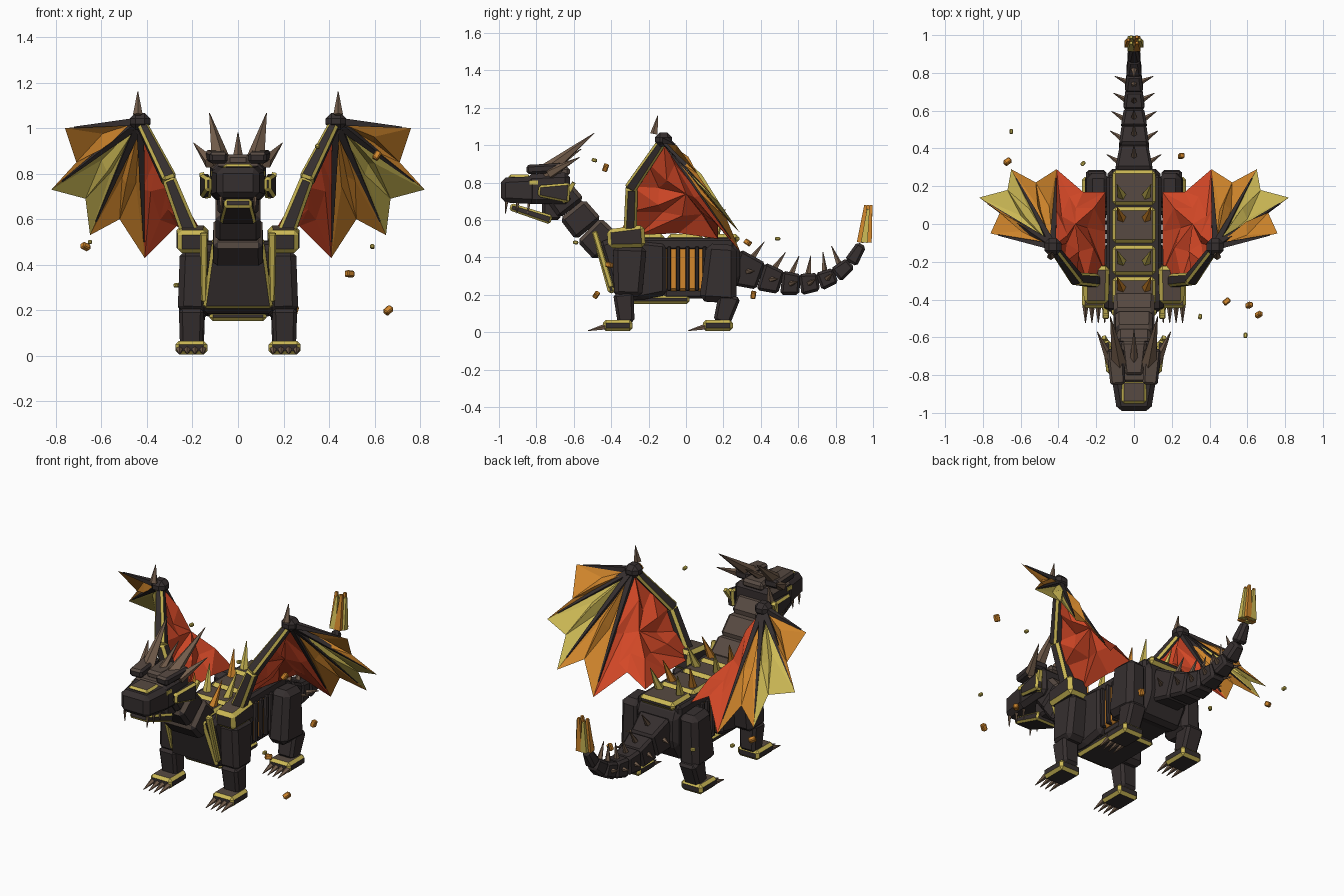
import bpy, bmesh, math
from mathutils import Vector as V, Euler

if "Cube" in bpy.data.objects:
    bpy.data.objects.remove(bpy.data.objects["Cube"])

PALETTE = [("charcoal", (0.036, 0.028, 0.028)), ("brown", (0.095, 0.068, 0.054)),
           ("horn", (0.18, 0.115, 0.075)), ("yellow", (0.60, 0.48, 0.09)),
           ("orange", (0.64, 0.24, 0.025)), ("red", (0.66, 0.065, 0.02))]
MATS = []
for n, c in PALETTE:
    m = bpy.data.materials.new(n)
    m.diffuse_color = (*c, 1)
    m.use_nodes = True
    m.node_tree.nodes["Principled BSDF"].inputs["Base Color"].default_value = m.diffuse_color
    MATS.append(m)
DARK, BROWN, HORN, YELLOW, ORANGE, RED = range(6)


def finish(bm, name):
    me = bpy.data.meshes.new(name)
    bm.to_mesh(me)
    bm.free()
    for m in MATS:
        me.materials.append(m)
    ob = bpy.data.objects.new(name, me)
    bpy.context.collection.objects.link(ob)
    return ob


def solid(name, bm, col, edge, bevel, top):
    """Colour, bevel (bevel strips take the edge colour) and recolour upward faces."""
    bmesh.ops.recalc_face_normals(bm, faces=bm.faces)
    for f in bm.faces:
        f.material_index = top if top is not None and f.normal.z > 0.5 else col
    if bevel:
        bmesh.ops.bevel(bm, geom=list(bm.edges), offset=bevel, offset_type='OFFSET', segments=1,
                        profile=0.5, affect='EDGES', clamp_overlap=True,
                        material=-1 if edge is None else edge)
    return finish(bm, name)


def bar(name, a, b, s0, s1=None, col=DARK, edge=None, bevel=0.015, top=None):
    """Tapered block from a to b; s0 and s1 are (width, height) at the two ends."""
    a, b, s1 = V(a), V(b), s1 or s0
    d = (b - a).normalized()
    side = V((1, 0, 0)) if abs(d.x) < 0.9 else V((0, 1, 0))
    side = (side - d * side.dot(d)).normalized()
    up = side.cross(d)
    bm = bmesh.new()
    rings = [[bm.verts.new(p + side * w * i / 2 + up * h * j / 2)
              for i, j in ((-1, -1), (1, -1), (1, 1), (-1, 1))]
             for p, (w, h) in ((a, s0), (b, s1))]
    bm.faces.new(rings[0])
    bm.faces.new(rings[1])
    for i in range(4):
        k = (i + 1) % 4
        bm.faces.new((rings[0][i], rings[0][k], rings[1][k], rings[1][i]))
    return solid(name, bm, col, edge, bevel, top)


def box(name, c, s, **kw):
    c = V(c)
    h = V((0, s[1] / 2, 0))
    return bar(name, c - h, c + h, (s[0], s[2]), **kw)


def prism(name, prof, x0, x1, col=DARK, edge=None, bevel=0.015, top=None):
    """Side outline of (y, z) points extruded from x0 to x1."""
    bm = bmesh.new()
    r = [[bm.verts.new((x, y, z)) for y, z in prof] for x in (x0, x1)]
    bm.faces.new(r[0])
    bm.faces.new(r[1])
    for i in range(len(prof)):
        k = (i + 1) % len(prof)
        bm.faces.new((r[0][i], r[0][k], r[1][k], r[1][i]))
    return solid(name, bm, col, edge, bevel, top)


def spike(name, a, b, r, col=HORN, sides=5):
    a, b = V(a), V(b)
    bm = bmesh.new()
    bmesh.ops.create_cone(bm, cap_ends=True, segments=sides, radius1=r, radius2=0.002, depth=(b - a).length)
    for v in bm.verts:
        v.co = (b - a).to_track_quat('Z', 'Y') @ v.co + (a + b) / 2
    return solid(name, bm, col, None, 0, None)


# Torso: chest, glowing rib core, hips
prism("chest", [(-0.47, 0.48), (-0.38, 0.19), (-0.25, 0.17), (-0.10, 0.20), (-0.10, 0.48), (-0.38, 0.51)],
      -0.16, 0.16, bevel=0.025)
bar("chest_plate", (0, -0.475, 0.50), (0, -0.395, 0.21), (0.23, 0.04), (0.31, 0.04), edge=YELLOW, bevel=0.014)
box("belly_plate", (0, -0.16, 0.175), (0.25, 0.36, 0.045), edge=YELLOW, bevel=0.015)
box("rib_core", (0, 0, 0.34), (0.28, 0.26, 0.24), col=ORANGE)
box("spine_beam", (0, -0.05, 0.47), (0.29, 0.62, 0.07))
box("underbelly", (0, 0.03, 0.215), (0.24, 0.3, 0.07))
prism("hips", [(0.08, 0.2), (0.22, 0.16), (0.29, 0.28), (0.29, 0.45), (0.24, 0.50), (0.08, 0.49)],
      -0.14, 0.14, bevel=0.025)
for y0, y1 in ((-0.43, -0.28), (-0.27, -0.115), (-0.10, 0.09), (0.10, 0.285)):
    box("back_plate", (0, (y0 + y1) / 2, 0.50), (0.23, y1 - y0, 0.05), edge=YELLOW, top=BROWN, bevel=0.018)

# Neck and head
NECK = [(-0.42, 0.45, 0.22, 0.19), (-0.52, 0.55, 0.20, 0.18), (-0.61, 0.66, 0.18, 0.17), (-0.68, 0.75, 0.17, 0.16)]
for p, q in zip(NECK, NECK[1:]):
    bar("neck_segment", (0, p[0], p[1]), (0, q[0], q[1]), (p[2], p[3]), (q[2] + .015, q[3]), top=BROWN, bevel=0.02)
bar("skull", (0, -0.85, 0.765), (0, -0.62, 0.77), (0.22, 0.16), (0.25, 0.17), top=BROWN, bevel=0.025)
bar("snout", (0, -0.99, 0.76), (0, -0.80, 0.76), (0.18, 0.13), (0.24, 0.15), bevel=0.025)
box("nose_plate", (0, -0.89, 0.828), (0.13, 0.12, 0.03), edge=YELLOW, top=BROWN, bevel=0.012)
bar("jaw", (0, -0.94, 0.672), (0, -0.72, 0.60), (0.12, 0.04), (0.16, 0.05), edge=YELLOW, bevel=0.011)
box("throat", (0, -0.72, 0.65), (0.13, 0.1, 0.1))
bar("crown_plate", (0, -0.80, 0.86), (0, -0.62, 0.86), (0.10, 0.05), (0.14, 0.05), col=BROWN)
spike("centre_horn", (0, -0.73, 0.86), (0, -0.56, 0.98), 0.025)

# Tail with fins of spikes and a crystal tip
TAIL = [(0.26, 0.35, 0.20, 0.20), (0.40, 0.30, 0.16, 0.155), (0.51, 0.265, 0.14, 0.13), (0.61, 0.255, 0.115, 0.115),
        (0.71, 0.27, 0.10, 0.10), (0.80, 0.305, 0.085, 0.09), (0.88, 0.37, 0.07, 0.075), (0.94, 0.47, 0.05, 0.06)]
for i, (p, q) in enumerate(zip(TAIL, TAIL[1:])):
    a, b = V((0, p[0], p[1])), V((0, q[0], q[1]))
    bar("tail_segment", a, b, p[2:], (q[2] - .01, q[3] - .005), bevel=0.014)
    if i < 6:
        m, d = (a + b) / 2, (b - a).normalized()
        up = V((0, -d.z, d.y))
        spike("tail_top_spike", m + up * p[3] * 0.4, m + up * (p[3] * 0.4 + 0.10) + d * 0.03, 0.017)
        if i < 5:
            for s in (1, -1):
                w = V((s * p[2] * 0.42, 0, 0.0))
                spike("tail_side_spike", m + w, m + w + V((s * 0.06, 0, 0)) + d * 0.035 + up * 0.015, 0.015)
for i in range(6):
    t = i * math.tau / 6
    c, s = math.cos(t), math.sin(t)
    base, tip = (0.03 * c, 0.953 + 0.025 * s, 0.48), (0.03 * c, 0.975 + 0.017 * s, 0.66 + 0.02 * (i % 2))
    bar("tail_crystal", base, tip, (0.04, 0.036), (0.014, 0.014), col=(YELLOW, ORANGE)[i % 2], bevel=0)


def membrane(name, pts, faces, col):
    bm = bmesh.new()
    vs = [bm.verts.new(p) for p in pts]
    for f in faces:
        bm.faces.new([vs[i] for i in f]).material_index = col
    return finish(bm, name)


# Everything paired left and right
for s in (1, -1):
    def P(x, y, z):
        return V((s * x, y, z))

    # Head: horns, brows, cheeks, eyes, teeth
    spike("main_horn", P(0.075, -0.76, 0.85), P(0.125, -0.49, 1.065), 0.045)
    spike("side_horn", P(0.12, -0.73, 0.85), P(0.195, -0.57, 0.935), 0.03)
    bar("brow", P(0.085, -0.85, 0.87), P(0.10, -0.66, 0.88), (0.08, 0.05), (0.09, 0.05), top=BROWN, bevel=0.012)
    bar("cheek_guard", P(0.13, -0.79, 0.755), P(0.145, -0.62, 0.745), (0.03, 0.06), (0.045, 0.11), edge=YELLOW, bevel=0.012)
    bar("cheek_spike", P(0.13, -0.66, 0.70), P(0.16, -0.60, 0.80), (0.025, 0.03), (0.02, 0.02), col=YELLOW, bevel=0)
    box("eye", P(0.112, -0.815, 0.80), (0.012, 0.045, 0.022), col=YELLOW, bevel=0)
    for y in (-0.96, -0.90, -0.84):
        spike("tooth", P(0.075, y, 0.70), P(0.073, y - 0.005, 0.635), 0.010)

    # Ribs and paired back spikes
    for y in (-0.09, -0.042, 0.008, 0.058, 0.1):
        bar("rib", P(0.135, y, 0.22), P(0.14, y, 0.46), (0.045, 0.022), bevel=0.006)
    for i, y in enumerate((-0.34, -0.20, 0.03, 0.15)):
        spike("back_spike", P(0.065, y, 0.51), P(0.09, y + 0.06, 0.66), 0.027, (ORANGE, YELLOW)[i % 2])

    # Shoulder guards
    bar("shoulder_guard", P(0.20, -0.42, 0.50), P(0.20, -0.22, 0.515), (0.13, 0.10), (0.14, 0.12),
        edge=YELLOW, top=BROWN, bevel=0.02)
    bar("collar", P(0.15, -0.49, 0.54), P(0.15, -0.40, 0.24), (0.035, 0.03), (0.025, 0.03), col=YELLOW, bevel=0.006)

    # Legs and clawed feet
    bar("front_thigh", P(0.195, -0.30, 0.46), P(0.20, -0.31, 0.19), (0.12, 0.18), (0.13, 0.15), bevel=0.025)
    bar("front_shin", P(0.205, -0.335, 0.21), P(0.205, -0.32, 0.05), (0.11, 0.11), (0.10, 0.09), bevel=0.015)
    bar("hind_thigh", P(0.19, 0.19, 0.47), P(0.195, 0.17, 0.16), (0.12, 0.16), (0.13, 0.20), bevel=0.03)
    bar("hind_shin", P(0.20, 0.235, 0.20), P(0.20, 0.19, 0.05), (0.11, 0.12), (0.10, 0.09), bevel=0.015)
    for y in (-0.365, 0.17):
        box("foot", P(0.205, y, 0.036), (0.14, 0.16, 0.06), edge=YELLOW, top=BROWN, bevel=0.016)
        for k in range(4):
            x = 0.155 + k * 0.034
            spike("claw", P(x, y - 0.06, 0.03), P(x, y - 0.16, 0.008), 0.018)

    # Wing arm
    S, E, H = P(0.20, -0.30, 0.51), P(0.305, -0.29, 0.78), P(0.43, -0.12, 1.03)
    bar("wing_forearm", S, E, (0.08, 0.07), (0.06, 0.065), edge=YELLOW, bevel=0.014)
    bar("wing_upper_arm", E - (H - E) * 0.05, H, (0.065, 0.065), (0.045, 0.05), edge=YELLOW, bevel=0.012)
    box("wing_joint", H, (0.09, 0.09, 0.075), bevel=0.025)
    spike("wing_claw", H + P(0.01, -0.05, 0.03), H + P(0.01, -0.03, 0.13), 0.022)

    # Wing fingers and pleated membranes
    T = [P(0.76, -0.05, 1.0), P(0.82, 0.14, 0.73), P(0.65, 0.29, 0.53), P(0.41, 0.29, 0.43)]
    N = [P(0.71, 0.06, 0.85), P(0.67, 0.18, 0.69), P(0.52, 0.22, 0.60)]
    for i, t in enumerate(T):
        bar("wing_finger", H, H.lerp(t, 0.88), (0.035, 0.035), (0.006, 0.006), bevel=0)
    for i in range(3):
        a, b, n = T[i], T[i + 1], N[i]
        out = (a - H).cross(b - H).normalized() * 0.03
        pts = [H, H.lerp(a, 0.55), H.lerp(b, 0.55), H.lerp(n, 0.6) + out, a, n, b,
               (H.lerp(a, 0.5) + H.lerp(n, 0.6)) / 2 - out * 0.4, (H.lerp(b, 0.5) + H.lerp(n, 0.6)) / 2 - out * 0.4]
        membrane("wing_panel", pts, [(0, 1, 7), (0, 7, 3), (1, 4, 7), (7, 4, 5), (7, 5, 3),
                                     (0, 8, 2), (0, 3, 8), (2, 8, 6), (8, 5, 6), (8, 3, 5)],
                 (ORANGE, YELLOW, ORANGE)[i])
    n, body, sh = P(0.27, 0.17, 0.57), P(0.15, 0.17, 0.50), P(0.155, -0.25, 0.52)
    rim = [H, H.lerp(T[3], 0.5), T[3], n, body, P(0.15, -0.04, 0.53), sh, S.lerp(E, 0.5), E, E.lerp(H, 0.5)]
    mid = P(0.31, 0.0, 0.74)
    inner = [p.lerp(mid, 0.5) + P(0.018, 0.0, -0.012) * (1 if i % 2 else -1) for i, p in enumerate(rim)]
    k = len(rim)
    faces = []
    for i in range(k):
        j = (i + 1) % k
        faces += [(i, j, k + i), (j, k + j, k + i), (k + i, k + j, 2 * k)]
    membrane("wing_inner_panel", rim + inner + [mid], faces, RED)

# Floating embers
for i, (x, y, z, c) in enumerate(((-0.65, 0.49, 0.50, YELLOW), (-0.67, 0.33, 0.48, ORANGE), (0.66, -0.48, 0.20, ORANGE),
                                  (0.59, -0.59, 0.48, YELLOW), (0.49, -0.41, 0.36, ORANGE), (0.61, -0.43, 0.88, ORANGE),
                                  (0.35, -0.49, 0.92, YELLOW), (-0.27, 0.32, 0.31, YELLOW), (0.25, 0.36, 0.20, ORANGE))):
    r = 0.02 if c == ORANGE else 0.014
    d = Euler((i, i * 2.0, 0)).to_matrix() @ V((0, r, 0))
    bar("ember", V((x, y, z)) - d, V((x, y, z)) + d, (r * 1.4, r * 1.4), col=c, bevel=0.005)
